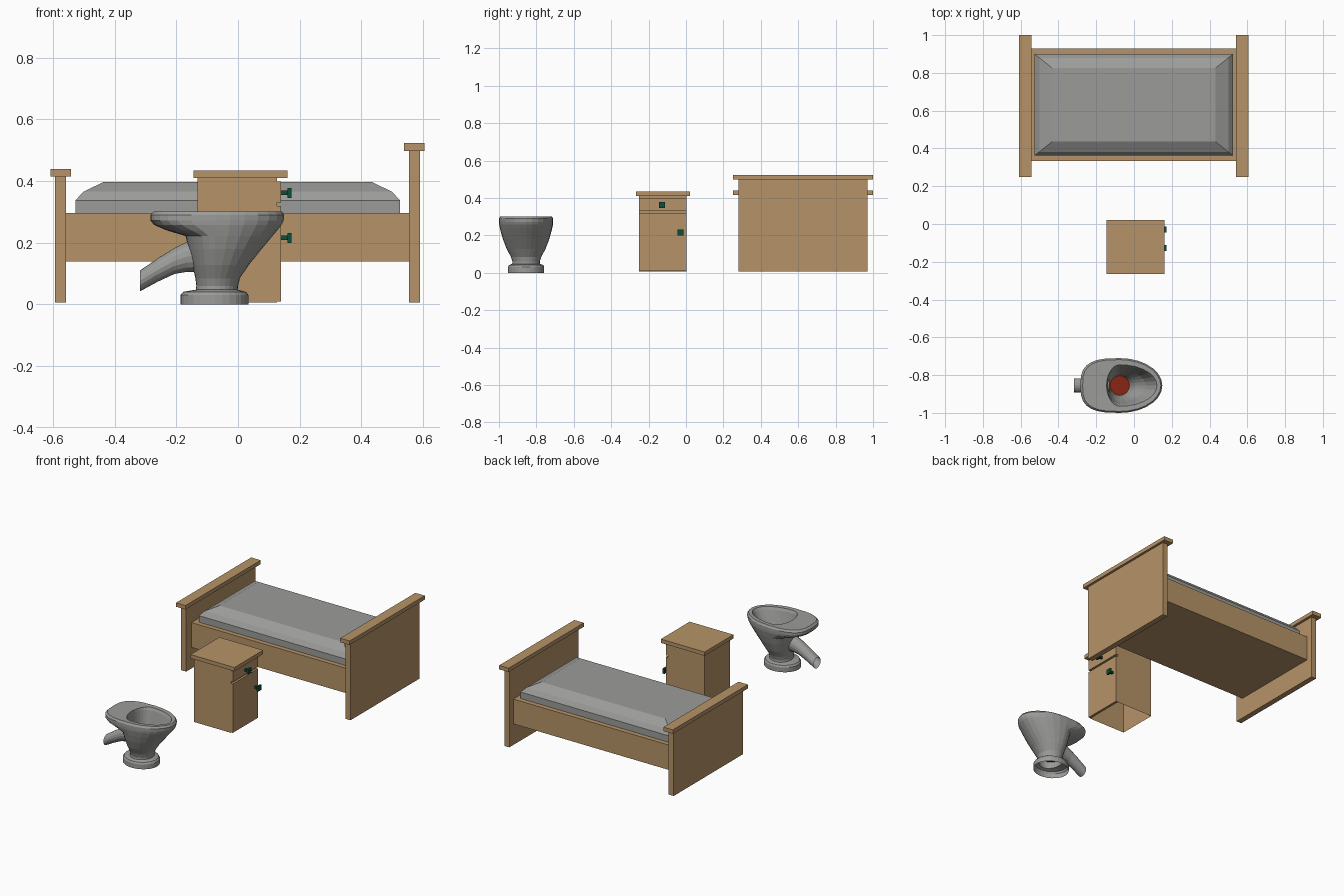
import bpy, bmesh, math

if "Cube" in bpy.data.objects:
    bpy.data.objects.remove(bpy.data.objects["Cube"])


def material(name, rgb):
    m = bpy.data.materials.new(name)
    m.diffuse_color = (*rgb, 1)
    m.use_nodes = True
    m.node_tree.nodes["Principled BSDF"].inputs["Base Color"].default_value = m.diffuse_color
    return m


WOOD = material("light wood", (0.47, 0.295, 0.138))
GREY = material("grey", (0.33, 0.33, 0.32))
GREEN = material("dark green", (0.004, 0.075, 0.045))
RED = material("dark red", (0.25, 0.018, 0.008))


def finish(bm, name, mat):
    bmesh.ops.recalc_face_normals(bm, faces=bm.faces)
    me = bpy.data.meshes.new(name)
    bm.to_mesh(me)
    bm.free()
    me.materials.append(mat)
    ob = bpy.data.objects.new(name, me)
    bpy.context.collection.objects.link(ob)
    return ob


def box(name, x, y, z, mat=WOOD, open_bottom=False):
    """Box from (min, max) pairs."""
    bm = bmesh.new()
    bmesh.ops.create_cube(bm, size=1)
    for v in bm.verts:
        v.co = [(a + b) / 2 + c * (b - a) for c, (a, b) in zip(v.co, (x, y, z))]
    if open_bottom:
        low = [f for f in bm.faces if f.calc_center_median().z < z[0] + 1e-4]
        bmesh.ops.delete(bm, geom=low, context='FACES_ONLY')
    return finish(bm, name, mat)


def loft(name, rings, mat, cap_start=False, cap_end=False):
    """Skin a list of equal-length point rings."""
    bm = bmesh.new()
    vs = [[bm.verts.new(p) for p in r] for r in rings]
    n = len(vs[0])
    for a, b in zip(vs, vs[1:]):
        for i in range(n):
            j = (i + 1) % n
            bm.faces.new((a[i], a[j], b[j], b[i]))
    if cap_start:
        bm.faces.new(vs[0])
    if cap_end:
        bm.faces.new(vs[-1])
    return finish(bm, name, mat)


# Bed: end boards with caps, frame, mattress
for name, x, cx, top in (("footboard", (-0.593, -0.558), (-0.608, -0.542), 0.415),
                         ("headboard", (0.555, 0.59), (0.539, 0.605), 0.498)):
    box(name, x, (0.28, 0.97), (0.007, top))
    box(name + "_cap", cx, (0.25, 1.0), (top, top + 0.025))
box("bed_frame", (-0.558, 0.555), (0.333, 0.93), (0.14, 0.297))


def rect(ix, iy, z):
    x0, x1, y0, y1 = -0.527 + ix, 0.525 - ix, 0.362 + iy, 0.90 - iy
    return [(x0, y0, z), (x1, y0, z), (x1, y1, z), (x0, y1, z)]


loft("mattress", [rect(0, 0, 0.297), rect(0, 0, 0.338), rect(0.026, 0.02, 0.366),
                  rect(0.093, 0.074, 0.398)], GREY, True, True)

# Nightstand: body open underneath, top, drawer, door and knobs
box("nightstand_body", (-0.131, 0.126), (-0.252, 0.002), (0.007, 0.41), open_bottom=True)
box("nightstand_top", (-0.145, 0.161), (-0.266, 0.021), (0.41, 0.434))
box("drawer_front", (0.126, 0.14), (-0.252, 0.002), (0.331, 0.399))
box("door", (0.126, 0.14), (-0.252, 0.002), (0.01, 0.319))
for name, y, z in (("drawer_knob", -0.128, 0.362), ("door_knob", -0.03, 0.216)):
    for part, x, r in (("_stem", (0.14, 0.162), 0.007), ("_head", (0.161, 0.173), 0.016)):
        box(name + part, x, (y - r, y + r), (z - r, z + r), GREEN)

# Toilet: egg-shaped sections, squarer towards the back
CX, CY, N = -0.075, -0.855, 28


def section(z, left, right, half, sq=2.0):
    pts = []
    for i in range(N):
        t = 2 * math.pi * i / N
        c, s = math.cos(t), math.sin(t)
        e = 2 / sq if c < 0 else 1.0
        x = math.copysign(abs(c) ** e, c) * (right - CX if c > 0 else CX - left)
        y = math.copysign(abs(s) ** e, s) * half
        pts.append((CX + x, CY + y, z))
    return pts


outer = [(0.0, -0.187, 0.034, 0.097), (0.03, -0.187, 0.034, 0.097),
         (0.041, -0.178, 0.026, 0.092), (0.048, -0.137, -0.001, 0.074),
         (0.06, -0.135, 0.0, 0.073), (0.085, -0.138, 0.006, 0.081),
         (0.128, -0.148, 0.035, 0.104), (0.18, -0.16, 0.077, 0.124),
         (0.222, -0.17, 0.112, 0.136), (0.24, -0.23, 0.127, 0.14, 2.3),
         (0.258, -0.272, 0.141, 0.144, 2.8), (0.272, -0.284, 0.148, 0.145, 3.0),
         (0.29, -0.284, 0.15, 0.145, 3.0), (0.302, -0.272, 0.142, 0.137, 3.0)]
inner = [(0.301, -0.145, 0.122, 0.11), (0.285, -0.143, 0.112, 0.102),
         (0.2, -0.138, 0.062, 0.083), (0.13, -0.133, 0.0, 0.062),
         (0.08, -0.127, -0.024, 0.052)]
loft("toilet_bowl", [section(*r) for r in outer + inner], GREY)

# Disc at the bottom of the bowl
loft("bowl_disc", [section(0.08, -0.127, -0.024, 0.052),
                   section(0.08, -0.1, -0.05, 0.026)], RED, cap_end=True)

# Outlet pipe sloping down behind the bowl
pipe = [(-0.317, 0.077, 0.034, 0.036), (-0.26, 0.112, 0.038, 0.037),
        (-0.206, 0.141, 0.042, 0.038), (-0.165, 0.155, 0.049, 0.04),
        (-0.13, 0.158, 0.052, 0.042)]
loft("outlet_pipe", [[(x, CY + ry * math.cos(2 * math.pi * i / 16),
                       z + rz * math.sin(2 * math.pi * i / 16)) for i in range(16)]
                     for x, z, rz, ry in pipe], GREY)
